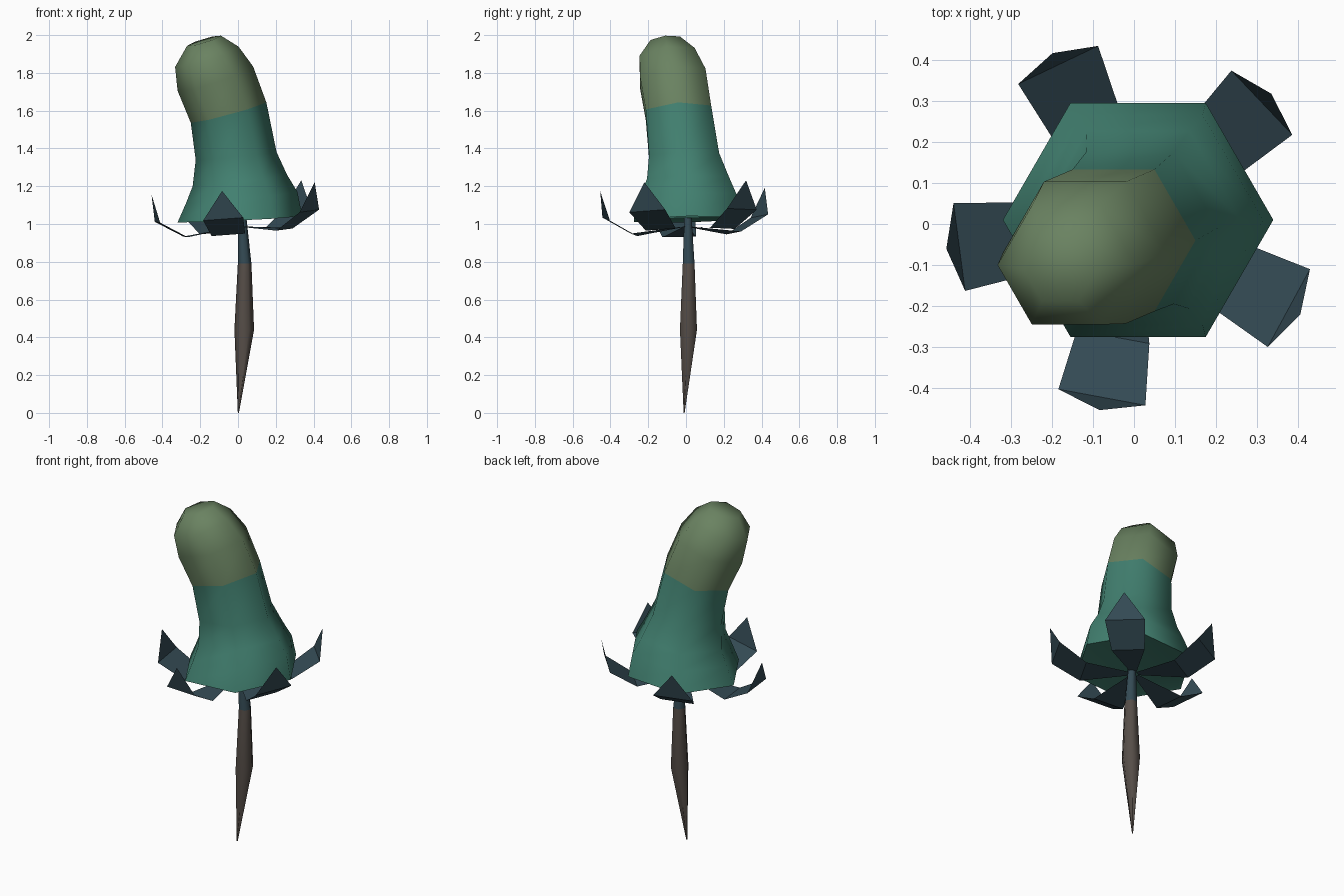
import bpy, bmesh
from math import sin, cos, radians, tau
from mathutils import Vector

cube = bpy.data.objects.get("Cube")
if cube:
    bpy.data.objects.remove(cube)


def material(name, rgb):
    m = bpy.data.materials.new(name)
    m.use_nodes = True
    m.diffuse_color = (*rgb, 1)
    m.node_tree.nodes["Principled BSDF"].inputs["Base Color"].default_value = (*rgb, 1)
    return m


teal = material("teal", (0.054, 0.216, 0.162))
olive = material("olive green", (0.144, 0.225, 0.12))
slate = material("dark slate", (0.034, 0.069, 0.089))
brown = material("root brown", (0.093, 0.076, 0.065))


def finish(bm, name, mats, angle):
    mesh = bpy.data.meshes.new(name)
    bm.to_mesh(mesh)
    bm.free()
    ob = bpy.data.objects.new(name, mesh)
    bpy.context.collection.objects.link(ob)
    for m in mats:
        mesh.materials.append(m)
    bpy.ops.object.select_all(action='DESELECT')
    ob.select_set(True)
    bpy.context.view_layer.objects.active = ob
    bpy.ops.object.shade_smooth_by_angle(angle=radians(angle))
    return ob


def loft(name, rings, mats, change, angle, sides=6):
    """Skin tilted polygon rings (x, y, z, radius, slope x, slope y)."""
    bm = bmesh.new()
    loops = []
    for x, y, z, r, sx, sy in rings:
        loop = []
        for i in range(sides):
            dx, dy = r * cos(tau * i / sides), r * sin(tau * i / sides)
            loop.append(bm.verts.new((x + dx, y + dy, z + dx * sx + dy * sy)))
        loops.append(loop)
    for k, (a, b) in enumerate(zip(loops, loops[1:])):
        for i in range(sides):
            j = (i + 1) % sides
            f = bm.faces.new((a[i], a[j], b[j], b[i]))
            f.material_index = int(k >= change)
    bm.faces.new(loops[0][::-1])
    bm.faces.new(loops[-1]).material_index = 1
    bmesh.ops.recalc_face_normals(bm, faces=bm.faces)
    return finish(bm, name, mats, angle)


# Leaning hexagonal bud with a flared hem and a differently coloured tip
bud_rings = [
    (0.01, 0.01, 1.03, 0.31, 0.05, 0.02),
    (0.01, 0.01, 1.025, 0.33, 0.05, 0.02),
    (0.02, 0.01, 1.14, 0.295, 0.10, 0.03),
    (0.01, 0.01, 1.23, 0.25, 0.12, 0.03),
    (-0.01, -0.01, 1.36, 0.214, 0.10, 0.03),
    (-0.05, -0.04, 1.59, 0.20, 0.27, 0.06),
    (-0.12, -0.07, 1.77, 0.20, 0.32, 0.12),
    (-0.165, -0.10, 1.885, 0.168, 0.32, 0.14),
    (-0.18, -0.11, 1.97, 0.09, 0.30, 0.12),
]
loft("bud", bud_rings, [teal, olive], 5, 75)

# Tapered root with a slate upper stem
stem_rings = [
    (0.002, -0.01, 0.0, 0.003, 0, 0),
    (0.033, 0.013, 0.44, 0.052, 0, 0),
    (0.035, 0.014, 0.79, 0.036, 0, 0),
    (0.022, 0.01, 1.04, 0.022, 0, 0),
]
loft("stem", stem_rings, [brown, slate], 2, 75)

# Five upturned pointed leaves: (reach, height, half width)
leaf_profile = [(0.02, 0.985, 0.015), (0.28, 0.955, 0.09), (0.43, 1.045, 0.108)]
for n in range(5):
    a = radians(43.5 + 72 * n)
    out, side = Vector((cos(a), sin(a), 0)), Vector((-sin(a), cos(a), 0))

    def point(reach, height, width):
        p = out * reach + side * width
        p.z = height + 0.08 * p.x + 0.03 * p.y
        return p

    bm = bmesh.new()
    pairs = [[bm.verts.new(point(r, z, s * w)) for s in (-1, 1)]
             for r, z, w in leaf_profile]
    for p, q in zip(pairs, pairs[1:]):
        bm.faces.new((p[0], q[0], q[1], p[1]))
    tip = bm.verts.new(point(0.462, 1.195, 0))
    bm.faces.new((pairs[-1][0], tip, pairs[-1][1]))
    finish(bm, f"leaf_{n + 1}", [slate], 30)
